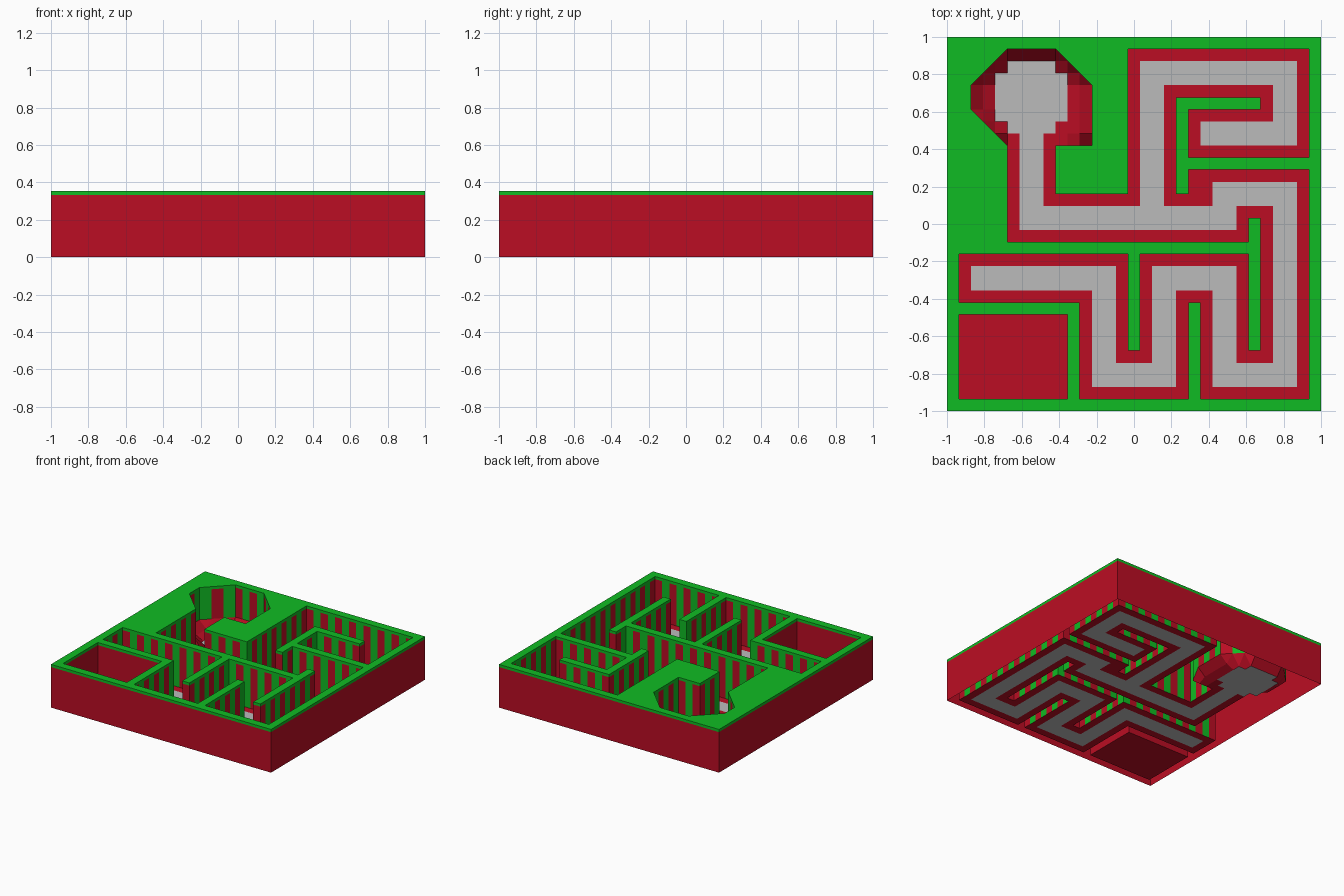
import bpy, bmesh

if "Cube" in bpy.data.objects:
    bpy.data.objects.remove(bpy.data.objects["Cube"], do_unlink=True)

N = 31                 # grid cells per side
CELL = 2 / N
TOP, CAP = 0.355, 0.333  # rim height and underside of the green cap


def material(name, rgb):
    m = bpy.data.materials.new(name)
    m.use_nodes = True
    m.diffuse_color = (*rgb, 1)
    m.node_tree.nodes["Principled BSDF"].inputs["Base Color"].default_value = (*rgb, 1)
    return m


MATS = [material("red", (0.5, 0.004, 0.017)),
        material("green", (0.005, 0.5, 0.017)),
        material("path_grey", (0.5, 0.5, 0.5))]
RED, GREEN, GREY = range(3)


class Part:
    """Collects faces given in grid coordinates and turns them into an object."""

    def __init__(self, name):
        self.name, self.bm = name, bmesh.new()

    def face(self, points, mat):
        vs = [self.bm.verts.new((i * CELL - 1, j * CELL - 1, z)) for i, j, z in points]
        self.bm.faces.new(vs).material_index = mat

    def wall(self, a, b, low_a, low_b, high, mat):
        self.face([(*b, low_b), (*a, low_a), (*a, high), (*b, high)], mat)

    def finish(self):
        bmesh.ops.remove_doubles(self.bm, verts=self.bm.verts, dist=1e-5)
        mesh = bpy.data.meshes.new(self.name)
        self.bm.to_mesh(mesh)
        self.bm.free()
        for m in MATS:
            mesh.materials.append(m)
        bpy.context.collection.objects.link(bpy.data.objects.new(self.name, mesh))


def cells(x0, y0, x1, y1):
    return {(i, j) for i in range(x0, x1) for j in range(y0, y1)}


# Path centre strips
PATHS = [
    (6, 15, 8, 23), (6, 15, 24, 17), (16, 15, 18, 29), (16, 27, 29, 29),
    (27, 22, 29, 29), (21, 22, 29, 24), (22, 15, 24, 19), (22, 17, 29, 19),
    (27, 2, 29, 19), (22, 2, 29, 4), (22, 2, 24, 12), (17, 10, 24, 12),
    (17, 2, 19, 12), (12, 2, 19, 4), (12, 2, 14, 12), (2, 10, 14, 12),
    (4, 24, 10, 28), (5, 23, 9, 29),
]
grey = set().union(*(cells(*r) for r in PATHS))


def margin(x, y):
    """Distance inside the eight-sided chamber, zero on its rim."""
    return min(x - 2, 12 - x, 30 - y, y - 22, x + y - 27, 13 - x + y,
               25 + x - y, 39 - x - y)


def height(i, j):
    """The chamber floor rises to its rim like a bowl."""
    if j > 22 and margin(i, j) == 0:
        return 0.09
    if j > 22 and margin(i, j) > 0 and i in (3, 11):
        return 0.03
    return 0.0


# Floor cells: paths with a one-cell border, chamber, corner room
border = {(i + a, j + b) for i, j in grey for a in (-1, 0, 1) for b in (-1, 0, 1)}
room = cells(1, 1, 10, 8)
chamber = {c for c in cells(2, 22, 12, 30) if margin(c[0] + .5, c[1] + .5) > 0}
half = {c for c in cells(2, 22, 12, 30) if margin(c[0] + .5, c[1] + .5) == 0}
sunken = (border | room | chamber | cells(20, 17, 22, 20)) - half

floor, walls = Part("maze_floor"), Part("striped_maze_walls")
top, shell = Part("green_wall_tops"), Part("outer_wall")
floor_edges = set()


def add_floor(poly, mat):
    floor.face([(i, j, height(i, j)) for i, j in poly], mat)
    floor_edges.update(zip(poly, poly[1:] + poly[:1]))


def add_top(poly):
    top.face([(i, j, TOP) for i, j in poly], GREEN)


for i, j in sorted(cells(0, 0, N, N)):
    quad = [(i, j), (i + 1, j), (i + 1, j + 1), (i, j + 1)]
    if (i, j) in half:
        # Diagonal cell: drop the outermost corner from the floor side
        k = min(range(4), key=lambda n: margin(*quad[n]))
        add_floor([quad[(k + n) % 4] for n in (1, 2, 3)], RED)
        add_top([quad[(k + n) % 4] for n in (3, 0, 1)])
    elif (i, j) in sunken:
        add_floor(quad, GREY if (i, j) in grey else RED)
    else:
        add_top(quad)

# Inner walls stand on every open floor edge, in alternating stripes
for a, b in sorted(floor_edges):
    if (b, a) in floor_edges:
        continue
    along = 0 if a[0] != b[0] else 1
    in_room = max(a[0], b[0]) <= 10 and max(a[1], b[1]) <= 8
    stripe = GREEN if min(a[along], b[along]) % 2 == 0 and not in_room else RED
    walls.wall(a, b, height(*a), height(*b), CAP, stripe)
    walls.wall(a, b, CAP, CAP, TOP, GREEN)

# Outer wall with its green rim
corners = [(0, 0), (0, N), (N, N), (N, 0)]
for a, b in zip(corners, corners[1:] + corners[:1]):
    shell.wall(a, b, 0, 0, CAP, RED)
    shell.wall(a, b, CAP, CAP, TOP, GREEN)

for part in (floor, walls, top, shell):
    part.finish()
